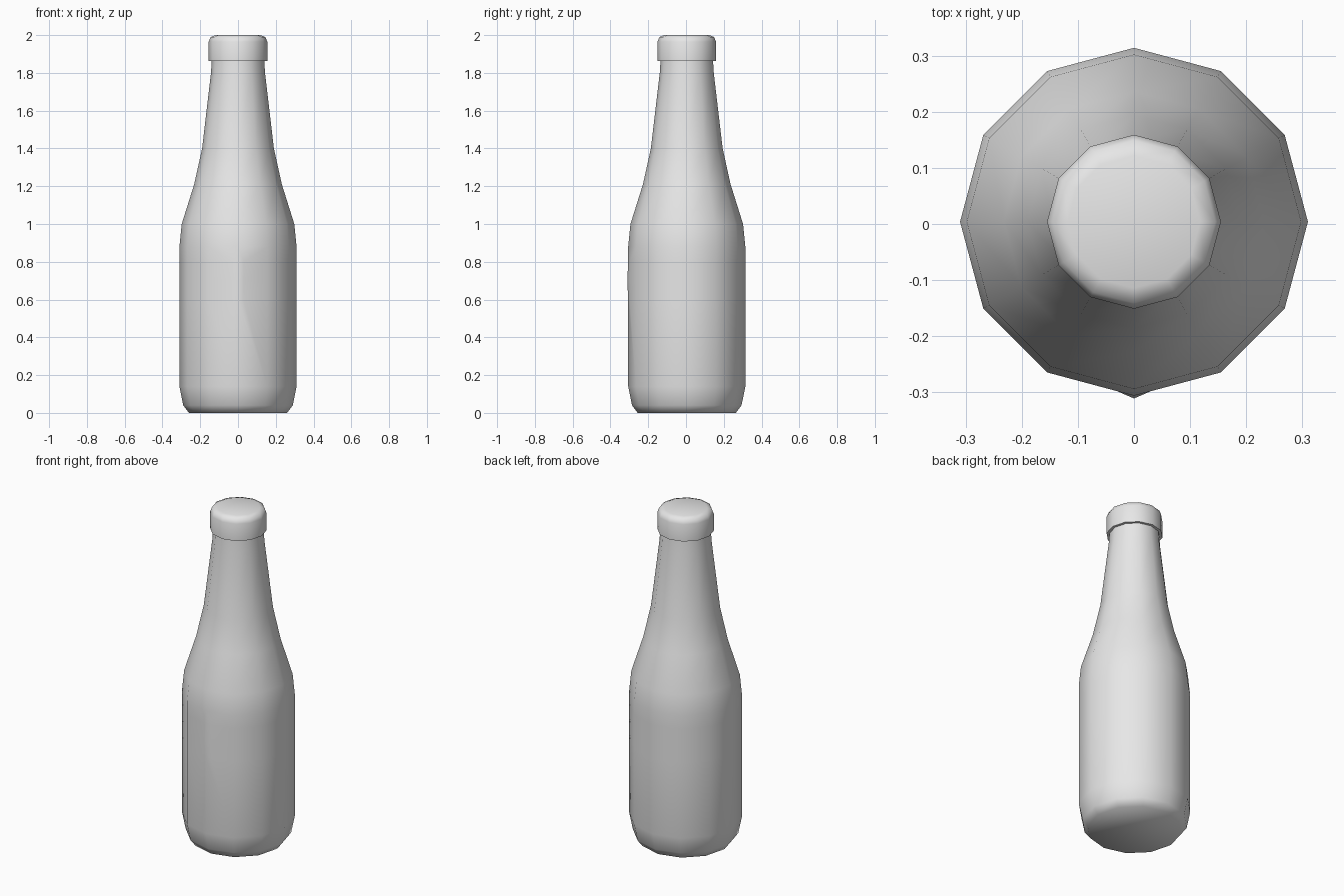
import bpy
import bmesh
from math import cos, sin, pi, radians

SIDES = 12
CENTRE_Y = 0.004

old = bpy.data.objects.get("Cube")
if old:
    bpy.data.objects.remove(old, do_unlink=True)

grey = bpy.data.materials.new("plain_grey")
grey.use_nodes = True
colour = (0.8, 0.8, 0.8, 1)
grey.diffuse_color = colour
grey.node_tree.nodes["Principled BSDF"].inputs["Base Color"].default_value = colour


def lathe(profile):
    """Spin a (radius, height) profile into a closed twelve-sided solid."""
    bm = bmesh.new()
    rings = []
    for r, z in profile:
        angles = [2 * pi * i / SIDES for i in range(SIDES)]
        rings.append([bm.verts.new((r * cos(a), CENTRE_Y + r * sin(a), z)) for a in angles])
    for low, high in zip(rings, rings[1:]):
        for i in range(SIDES):
            j = (i + 1) % SIDES
            bm.faces.new((low[i], low[j], high[j], high[i]))
    bm.faces.new(rings[0][::-1])
    bm.faces.new(rings[-1])
    return bm


def finish(bm, name):
    bmesh.ops.recalc_face_normals(bm, faces=bm.faces)
    mesh = bpy.data.meshes.new(name)
    bm.to_mesh(mesh)
    bm.free()
    mesh.materials.append(grey)
    obj = bpy.data.objects.new(name, mesh)
    bpy.context.collection.objects.link(obj)
    bpy.ops.object.select_all(action="DESELECT")
    obj.select_set(True)
    bpy.context.view_layer.objects.active = obj
    bpy.ops.object.shade_smooth_by_angle(angle=radians(65))


# Bottle body with rounded foot, sloping shoulder and tapering neck
body = lathe([(0.26, 0), (0.29, 0.04), (0.31, 0.14), (0.31, 0.6), (0.31, 0.7),
              (0.31, 0.8), (0.31, 0.88), (0.298, 1.0), (0.232, 1.21),
              (0.19, 1.4), (0.143, 1.8), (0.138, 1.88)])

# Small shallow bump on the front ridge
for x in (-0.03, 0.03):
    faces = [f for f in body.faces
             if f.calc_center_median().y < -0.2 and 0.6 < f.calc_center_median().z < 0.8]
    geom = set(faces)
    for f in faces:
        geom.update(f.edges)
        geom.update(f.verts)
    bmesh.ops.bisect_plane(body, geom=list(geom), plane_co=(x, 0, 0), plane_no=(1, 0, 0))
for v in body.verts:
    if abs(v.co.x) < 0.01 and v.co.y < -0.3 and abs(v.co.z - 0.7) < 0.01:
        v.co.y -= 0.005
finish(body, "bottle_body")

# Cap overhanging the neck, with a softened top edge
finish(lathe([(0.13, 1.862), (0.155, 1.862), (0.155, 1.965), (0.145, 1.99), (0.118, 2.0)]),
       "bottle_cap")
